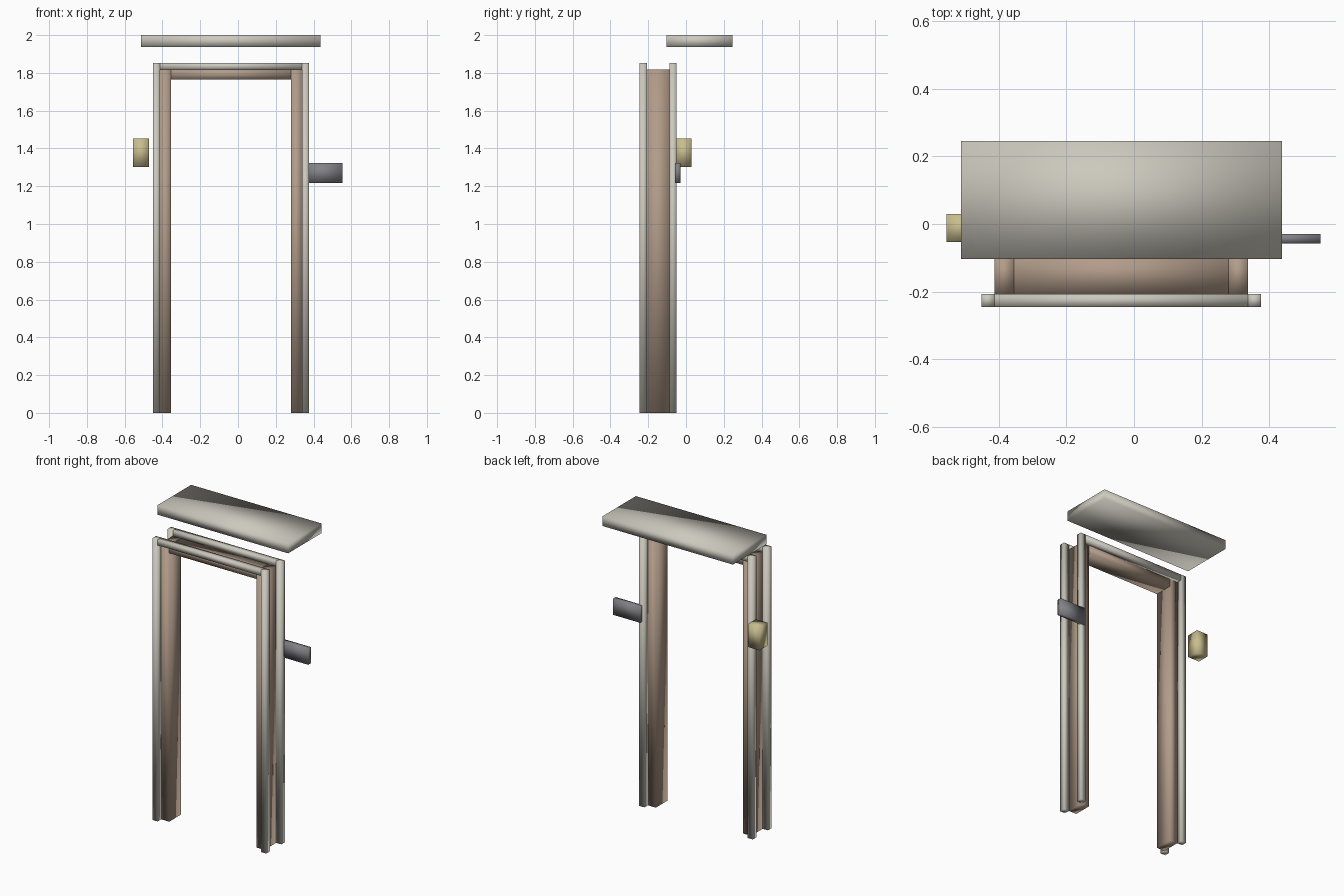
import bpy

if "Cube" in bpy.data.objects:
    bpy.data.objects.remove(bpy.data.objects["Cube"])


def material(name, rgb):
    m = bpy.data.materials.new(name)
    m.diffuse_color = (*rgb, 1)
    m.use_nodes = True
    m.node_tree.nodes["Principled BSDF"].inputs["Base Color"].default_value = m.diffuse_color
    return m


STONE = material("pale_stone", (0.60, 0.58, 0.51))
WOOD = material("brown_wood", (0.44, 0.33, 0.25))
BRASS = material("brass", (0.58, 0.51, 0.27))
DARK = material("dark_metal", (0.22, 0.22, 0.24))


def box(name, x, y, z, mat):
    """Smooth-shaded block from (min, max) ranges."""
    spans = (x, y, z)
    bpy.ops.mesh.primitive_cube_add(size=1)
    ob = bpy.context.object
    ob.name = ob.data.name = name
    ob.location = [(a + b) / 2 for a, b in spans]
    ob.scale = [b - a for a, b in spans]
    bpy.ops.object.transform_apply(location=True, rotation=False, scale=True)
    bpy.ops.object.shade_smooth()
    ob.data.materials.append(mat)
    return ob


CX = -0.0375  # centre line of the doorway


def portal(name, inner, outer, y, under, top, mat):
    """Two uprights mirrored about the doorway centre, plus a head piece between them."""
    for side, s in (("left", -1), ("right", 1)):
        x = sorted((CX + s * inner, CX + s * outer))
        box(f"{name}_{side}", x, y, (0, top), mat)
    box(f"{name}_head", (CX - inner, CX + inner), y, (under, top), mat)


# wooden door lining
portal("jamb", 0.3175, 0.3755, (-0.208, -0.086), 1.766, 1.818, WOOD)

# front and back trim around the lining
portal("front_trim", 0.3755, 0.4135, (-0.245, -0.207), 1.816, 1.853, STONE)
portal("back_trim", 0.3755, 0.4135, (-0.087, -0.05), 1.816, 1.853, STONE)

# canopy slab above the door
box("canopy", (CX - 0.475, CX + 0.475), (-0.104, 0.245), (1.937, 2.0), STONE)

# wall lamp on the left, plaque on the right
box("wall_lamp", (-0.555, -0.471), (-0.053, 0.03), (1.302, 1.453), BRASS)
box("plaque", (0.355, 0.552), (-0.058, -0.03), (1.217, 1.323), DARK)
